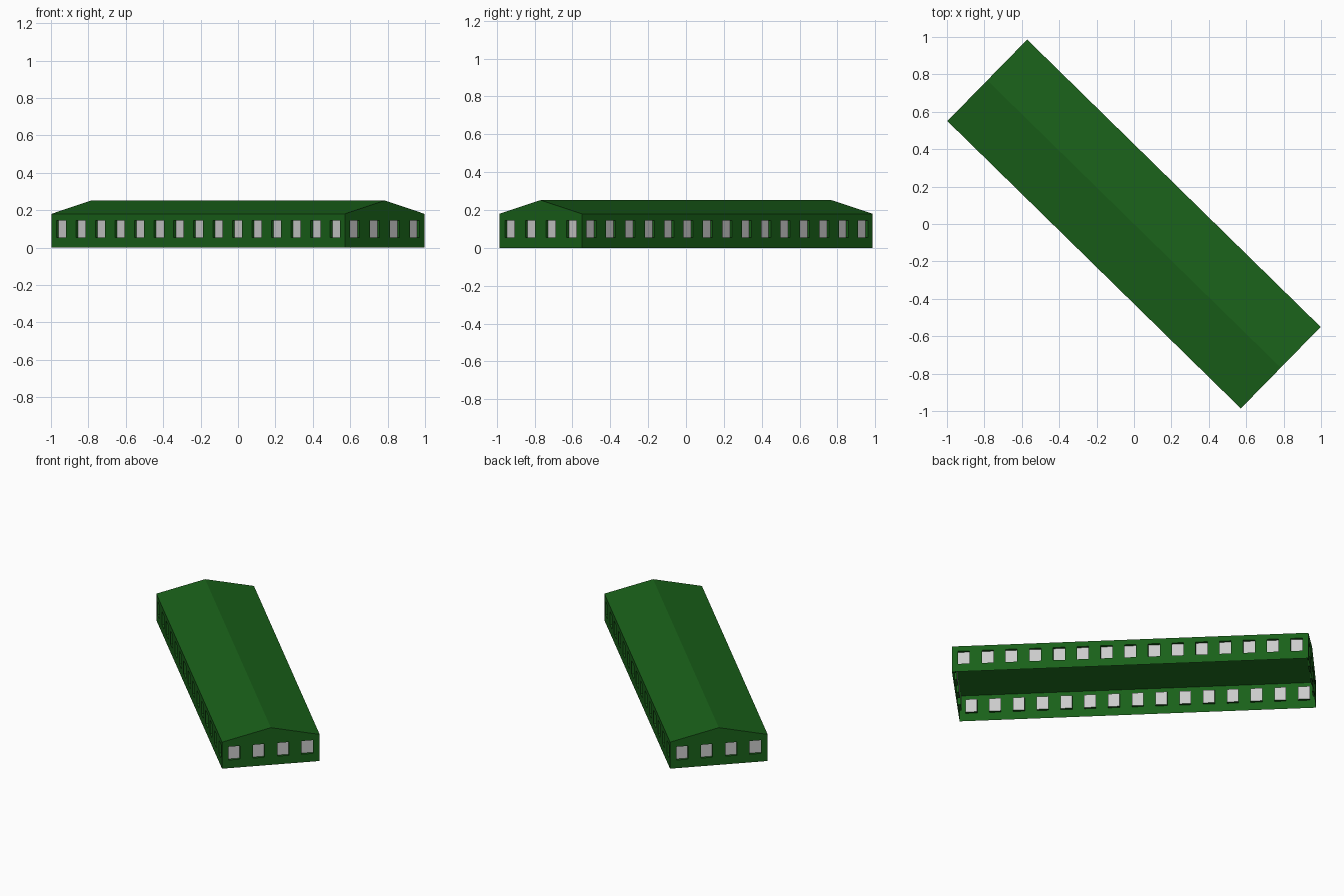
import bpy, bmesh, math
from mathutils import Matrix, Vector

if "Cube" in bpy.data.objects:
    bpy.data.objects.remove(bpy.data.objects["Cube"])

L, W = 2.196, 0.61            # footprint
EAVE, RIDGE = 0.18, 0.252     # heights
WIN_W, WIN_Z0, WIN_Z1 = 0.072, 0.055, 0.145
DEPTH = 0.016                 # window recess
TURN = Matrix.Rotation(math.radians(-44.4), 4, 'Z')

green = bpy.data.materials.new("green_paint")
green.diffuse_color = (0.01, 0.12, 0.01, 1)
green.use_nodes = True
green.node_tree.nodes["Principled BSDF"].inputs["Base Color"].default_value = green.diffuse_color


def finish(bm, name, mat=None):
    bmesh.ops.remove_doubles(bm, verts=bm.verts, dist=1e-5)
    bmesh.ops.transform(bm, matrix=TURN, verts=bm.verts)
    me = bpy.data.meshes.new(name)
    bm.to_mesh(me)
    bm.free()
    ob = bpy.data.objects.new(name, me)
    bpy.context.collection.objects.link(ob)
    if mat:
        me.materials.append(mat)


def quad(bm, *pts):
    bm.faces.new([bm.verts.new(p) for p in pts])


def wall(name, length, offset, angle, count):
    """Wall with a row of recessed windows, turned to face its side."""
    rot = Matrix.Rotation(angle, 3, 'Z')

    def P(u, d, z):
        return rot @ Vector((u, -offset + d, z))

    walls, panes = bmesh.new(), bmesh.new()
    cell = length / count
    for i in range(count):
        a = -length / 2 + i * cell
        b = a + cell
        p, q = a + (cell - WIN_W) / 2, b - (cell - WIN_W) / 2
        outer = [(a, 0), (b, 0), (b, EAVE), (a, EAVE)]
        inner = [(p, WIN_Z0), (q, WIN_Z0), (q, WIN_Z1), (p, WIN_Z1)]
        for k in range(4):
            o1, o2, i1, i2 = outer[k], outer[k - 3], inner[k], inner[k - 3]
            # wall surround, then window reveal
            quad(walls, P(o1[0], 0, o1[1]), P(o2[0], 0, o2[1]),
                 P(i2[0], 0, i2[1]), P(i1[0], 0, i1[1]))
            quad(walls, P(i1[0], 0, i1[1]), P(i2[0], 0, i2[1]),
                 P(i2[0], DEPTH, i2[1]), P(i1[0], DEPTH, i1[1]))
        quad(panes, *[P(u, DEPTH, z) for u, z in inner])
    finish(walls, name + "_wall", green)
    finish(panes, name + "_windows")


# Four walls, open underneath
wall("long_front", L, W / 2, 0, 15)
wall("end_right", W, L / 2, math.pi / 2, 4)
wall("long_back", L, W / 2, math.pi, 15)
wall("end_left", W, L / 2, -math.pi / 2, 4)

# Gabled roof: two slopes and two gable triangles
roof = bmesh.new()
x, y = L / 2, W / 2
for s in (1, -1):
    quad(roof, (-x * s, -y * s, EAVE), (x * s, -y * s, EAVE),
         (x * s, 0, RIDGE), (-x * s, 0, RIDGE))
    quad(roof, (x * s, -y * s, EAVE), (x * s, y * s, EAVE), (x * s, 0, RIDGE))
finish(roof, "roof", green)
